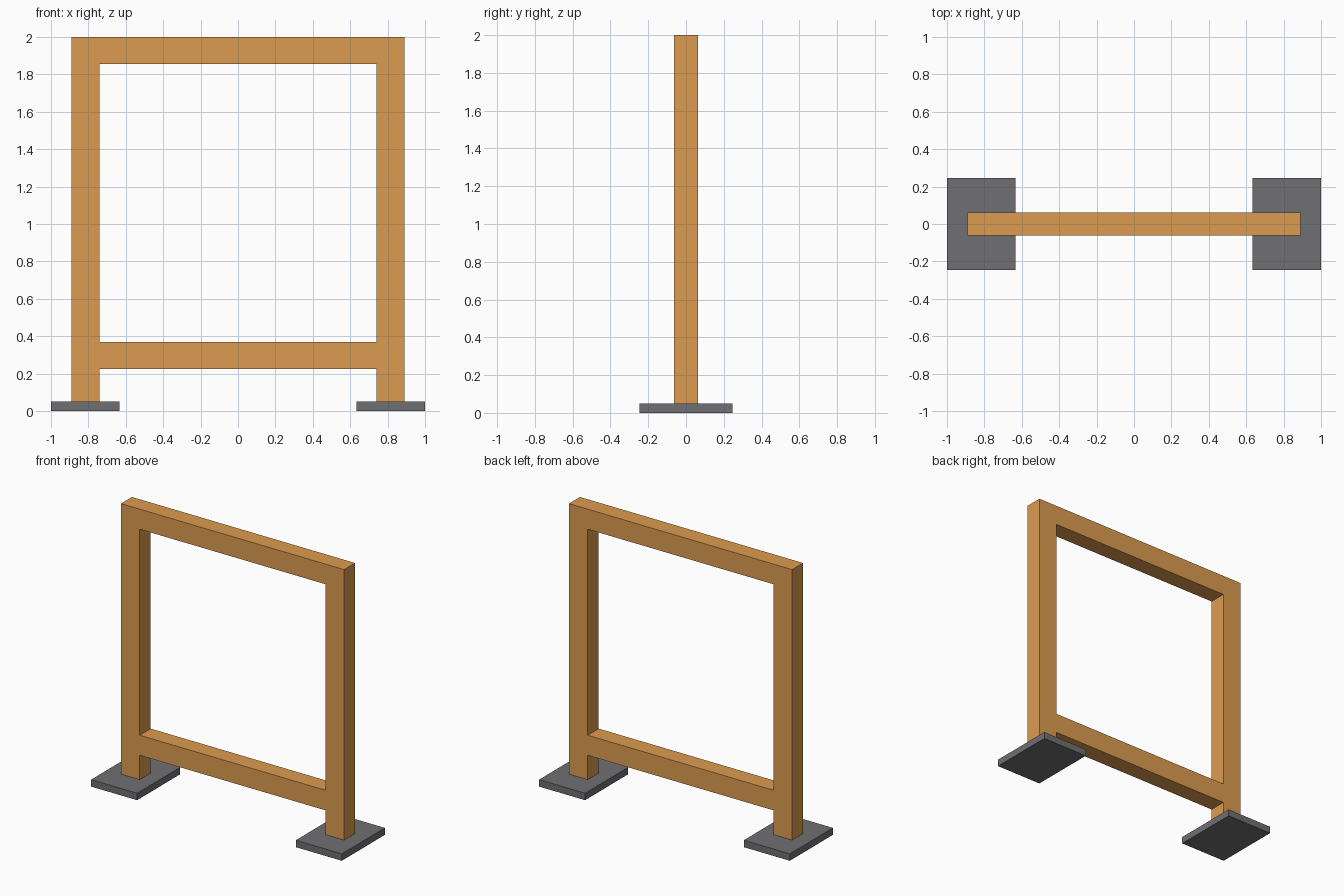
import bpy, bmesh

if "Cube" in bpy.data.objects:
    bpy.data.objects.remove(bpy.data.objects["Cube"])


def material(name, color):
    mat = bpy.data.materials.new(name)
    mat.diffuse_color = (*color, 1.0)
    mat.use_nodes = True
    mat.node_tree.nodes["Principled BSDF"].inputs["Base Color"].default_value = mat.diffuse_color
    return mat


def add_object(name, bm, mat):
    bmesh.ops.recalc_face_normals(bm, faces=bm.faces[:])
    mesh = bpy.data.meshes.new(name)
    bm.to_mesh(mesh)
    bm.free()
    mesh.materials.append(mat)
    obj = bpy.data.objects.new(name, mesh)
    bpy.context.collection.objects.link(obj)
    return obj


wood = material("orange_wood", (0.72, 0.33, 0.08))
steel = material("dark_grey_metal", (0.16, 0.16, 0.175))

# Upright frame: two posts and two rails as one clean extruded profile
POST_X = [-0.89, -0.74, 0.74, 0.89]
LEVEL_Z = [0.01, 0.225, 0.37, 1.855, 2.0]
HALF_DEPTH = 0.0625

bm = bmesh.new()
grid = [[bm.verts.new((x, -HALF_DEPTH, z)) for x in POST_X] for z in LEVEL_Z]
for row in range(4):
    is_rail = row in (1, 3)
    for col in range(3):
        if col != 1 or is_rail:
            bm.faces.new((grid[row][col], grid[row][col + 1],
                          grid[row + 1][col + 1], grid[row + 1][col]))
bmesh.ops.delete(bm, geom=[v for v in bm.verts if not v.link_faces], context='VERTS')
extruded = bmesh.ops.extrude_face_region(bm, geom=bm.faces[:], use_keep_orig=True)
bmesh.ops.translate(bm, vec=(0, 2 * HALF_DEPTH, 0),
                    verts=[g for g in extruded["geom"] if isinstance(g, bmesh.types.BMVert)])
add_object("frame", bm, wood)

# Flat base plate under each post
for side, name in ((-1, "left_base_plate"), (1, "right_base_plate")):
    bm = bmesh.new()
    bmesh.ops.create_cube(bm, size=1.0)
    bmesh.ops.scale(bm, vec=(0.367, 0.49, 0.05), verts=bm.verts[:])
    plate = add_object(name, bm, steel)
    plate.location = (side * 0.8165, 0, 0.025)
